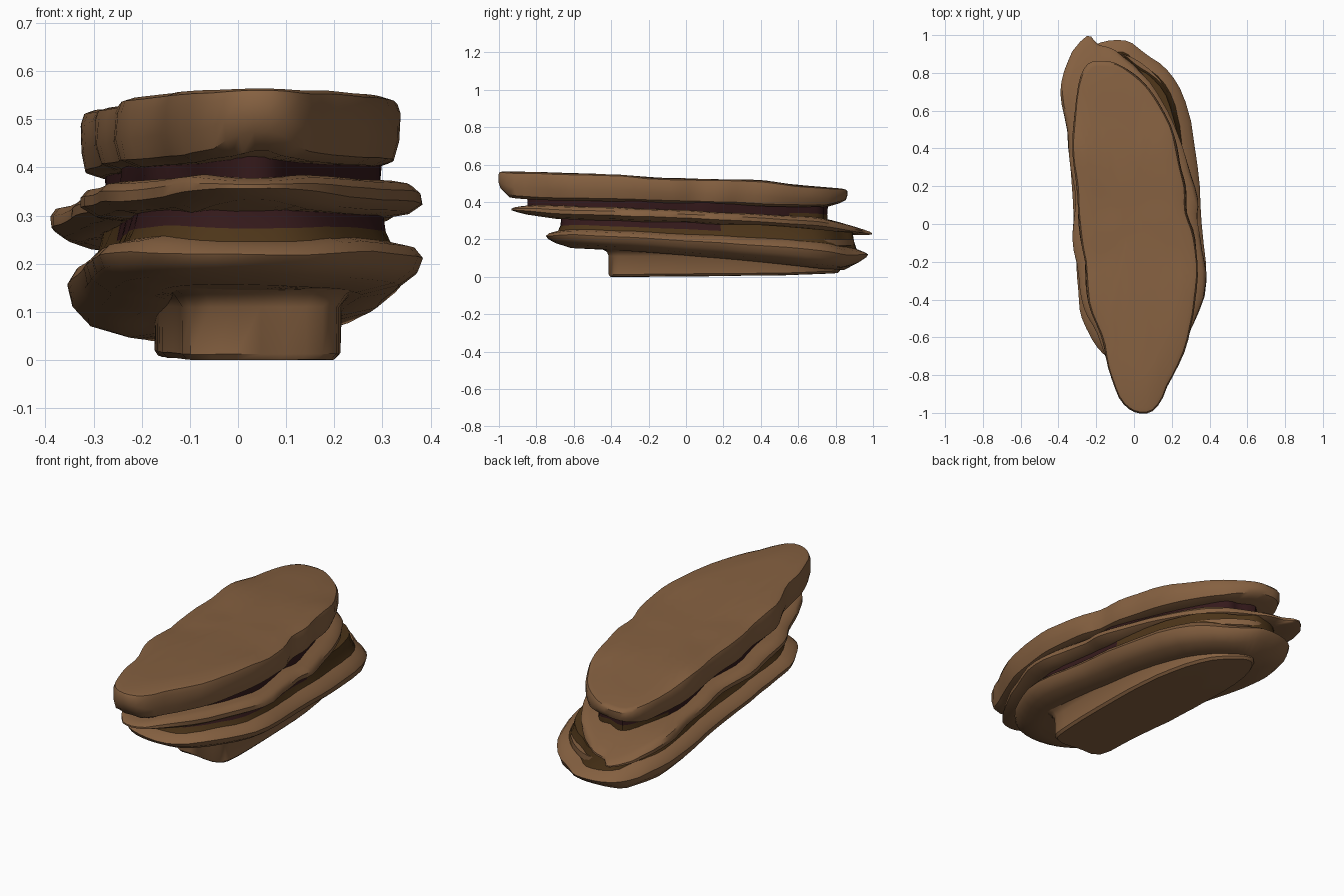
import bpy, bmesh, math
from mathutils import Vector, noise

if "Cube" in bpy.data.objects:
    bpy.data.objects.remove(bpy.data.objects["Cube"])


def material(name, color):
    m = bpy.data.materials.new(name)
    m.diffuse_color = (*color, 1)
    m.use_nodes = True
    m.node_tree.nodes["Principled BSDF"].inputs["Base Color"].default_value = m.diffuse_color
    return m


BROWN = material("rock brown", (0.235, 0.118, 0.052))
RED = material("dark red crevice", (0.035, 0.010, 0.011))
DARK = material("dark brown crevice", (0.075, 0.036, 0.010))


def height(profile, y):
    """Piecewise linear height along the slab length."""
    if y <= profile[0][0]:
        return profile[0][1]
    for (y0, z0), (y1, z1) in zip(profile, profile[1:]):
        if y <= y1:
            return z0 + (z1 - z0) * (y - y0) / (y1 - y0)
    return profile[-1][1]


def smooth_outline(pts, sub=3):
    """Catmull-Rom refinement of a closed outline."""
    out, n = [], len(pts)
    for i in range(n):
        a, b, c, d = (Vector(pts[(i + k) % n]) for k in (-1, 0, 1, 2))
        for s in range(sub):
            t = s / sub
            out.append(b + 0.5 * t * (c - a + t * (2 * a - 5 * b + 4 * c - d
                                                   + t * (3 * (b - c) + d - a))))
    return out


def inset(p, d):
    """Move an outline point inwards, towards the drifting spine of the rock."""
    to = Vector((-0.03 - 0.08 * p.y, p.y * 0.75)) - p
    return p + to.normalized() * min(d, to.length * 0.8)


def slab(name, pts, bottom, top, rings, mats=(BROWN,), rough=0.01, seed=0.0, split=None):
    """Loft rings of (inset, height fraction) and close both caps."""
    outline = smooth_outline(pts)
    n = len(outline)
    bm = bmesh.new()

    def ring(points, frac):
        vs = []
        for p in points:
            lo, hi = height(bottom, p.y), height(top, p.y)
            bump = noise.noise(Vector((p.x * 6, p.y * 6, seed))) * rough * 0.4
            z = lo + (hi - lo) * frac
            vs.append(bm.verts.new((p.x, p.y, max(0.0, z + bump))))
        return vs

    levels = []
    for d, f in rings:
        pts2 = [inset(p, d + rough * 0.7 * (1 + noise.noise(
            Vector((p.x * 7, p.y * 7, seed + f * 1.5))))) if abs(p.y) < 0.9 else inset(p, d)
            for p in outline]
        levels.append((pts2, f))
    mid = Vector((-0.02, 0.05))
    shrink = (0.2, 0.4, 0.6, 0.8)
    caps = [[([mid + (p - mid) * k for p in pts2], f) for k in shrink]
            for pts2, f in (levels[0], levels[-1])]
    loops = [ring(*lv) for lv in caps[0] + levels + caps[1][::-1]]
    for a, b in zip(loops, loops[1:]):
        for i in range(n):
            j = (i + 1) % n
            bm.faces.new((a[i], a[j], b[j], b[i]))
    bm.faces.new(loops[0][::-1])
    bm.faces.new(loops[-1])
    bmesh.ops.recalc_face_normals(bm, faces=bm.faces)
    if split:
        for f in bm.faces:
            c = f.calc_center_median()
            f.material_index = int(split(c, height(bottom, c.y), height(top, c.y)))
    me = bpy.data.meshes.new(name)
    bm.to_mesh(me)
    bm.free()
    for m in mats:
        me.materials.append(m)
    ob = bpy.data.objects.new(name, me)
    bpy.context.collection.objects.link(ob)
    bpy.context.view_layer.objects.active = ob
    ob.select_set(True)
    bpy.ops.object.shade_smooth_by_angle(angle=math.radians(40))
    ob.select_set(False)
    return ob


# Outlines, anticlockwise from the front tip
TOP = [(0, -0.995), (0.1, -0.99), (0.18, -0.87), (0.27, -0.68), (0.32, -0.48), (0.345, -0.28),
       (0.33, -0.08), (0.29, 0.06), (0.28, 0.2), (0.25, 0.32), (0.22, 0.47), (0.15, 0.63),
       (0.05, 0.76), (-0.06, 0.84), (-0.16, 0.87), (-0.25, 0.855), (-0.30, 0.74),
       (-0.33, 0.5), (-0.33, 0.36), (-0.31, 0.2), (-0.30, 0), (-0.27, -0.2), (-0.25, -0.42),
       (-0.18, -0.59), (-0.14, -0.77), (-0.08, -0.92)]
MIDDLE = [(0, -0.93), (0.1, -0.91), (0.2, -0.78), (0.31, -0.56), (0.385, -0.32), (0.37, -0.14),
          (0.34, 0.02), (0.345, 0.13), (0.29, 0.32), (0.24, 0.47), (0.15, 0.66), (0.05, 0.8),
          (-0.1, 0.92), (-0.19, 0.95), (-0.25, 0.995), (-0.36, 0.86), (-0.395, 0.7),
          (-0.36, 0.5), (-0.345, 0.3), (-0.315, 0.13), (-0.335, -0.07), (-0.30, -0.28),
          (-0.27, -0.45), (-0.2, -0.58), (-0.14, -0.75), (-0.08, -0.87)]
LOWER = [(-0.1, -0.73), (0.05, -0.755), (0.2, -0.7), (0.32, -0.53), (0.39, -0.3), (0.365, 0),
         (0.345, 0.3), (0.28, 0.65), (0.18, 0.82), (0.05, 0.91), (-0.04, 0.97), (-0.18, 0.96),
         (-0.28, 0.88), (-0.35, 0.7), (-0.36, 0.5), (-0.335, 0.2), (-0.32, -0.1),
         (-0.30, -0.35), (-0.28, -0.5), (-0.2, -0.66)]
FOOT = [(-0.1, -0.38), (0.05, -0.41), (0.18, -0.405), (0.215, -0.3), (0.215, 0.1),
        (0.19, 0.4), (0.12, 0.65), (0, 0.79), (-0.1, 0.82), (-0.165, 0.68), (-0.175, 0.4),
        (-0.16, 0.1), (-0.13, -0.15)]

# Height profiles along y
TOP_T = [(-1, 0.565), (-0.35, 0.545), (-0.2, 0.53), (0.42, 0.515), (0.58, 0.49), (0.87, 0.47)]
TOP_B = [(-1, 0.47), (-0.94, 0.425), (-0.8, 0.41), (0, 0.395), (0.5, 0.375), (0.75, 0.375),
         (0.87, 0.41)]
MID_T = [(-0.93, 0.372), (-0.8, 0.385), (-0.4, 0.372), (0, 0.355), (0.4, 0.335), (0.7, 0.318),
         (0.85, 0.285), (1, 0.24)]
MID_B = [(-0.93, 0.345), (-0.7, 0.31), (0, 0.288), (0.5, 0.262), (0.85, 0.23), (1, 0.22)]
LOW_T = [(-0.75, 0.24), (-0.6, 0.262), (0, 0.235), (0.5, 0.21), (0.75, 0.19), (0.96, 0.14)]
LOW_B = [(-0.75, 0.175), (-0.6, 0.155), (-0.4, 0.145), (0, 0.115), (0.4, 0.08), (0.7, 0.045),
         (0.85, 0.035), (0.96, 0.08)]

# Four rock layers
slab("top_slab", TOP, TOP_B, TOP_T,
     [(0.05, 0), (0.012, 0.1), (0, 0.4), (0, 0.8), (0.008, 0.95), (0.03, 1)], seed=1.3)
slab("middle_slab", MIDDLE, MID_B, MID_T,
     [(0.08, 0), (0.03, 0.12), (0, 0.4), (0, 0.7), (0.015, 0.92), (0.05, 1)], seed=4.1)
slab("lower_slab", LOWER, LOW_B, LOW_T,
     [(0.13, 0), (0.05, 0.15), (0.01, 0.4), (0, 0.65), (0.02, 0.85), (0.09, 1)], seed=7.7)
slab("foot", FOOT, [(-0.41, 0), (0.5, 0.008), (0.83, 0.02)], [(0, 0.2)],
     [(0.012, 0), (0, 0.06), (0, 0.55), (-0.02, 0.68), (-0.08, 0.82), (-0.08, 1)],
     rough=0.006, seed=9.2)

# Dark cores seen in the gaps between layers
slab("upper_crevice", MIDDLE[:12] + [(-0.05, 0.82), (-0.2, 0.84), (-0.3, 0.7)] + MIDDLE[17:],
     [(y, z - 0.012) for y, z in MID_T], [(y, z + 0.012) for y, z in TOP_B],
     [(0.085, 0), (0.085, 0.4), (0.085, 1)], (RED, DARK), seed=2.5,
     split=lambda c, lo, hi: c.y > 0.55 and c.z < lo + 0.4 * (hi - lo))
slab("lower_crevice", LOWER, [(y, z - 0.012) for y, z in LOW_T],
     [(y, z + 0.012) for y, z in MID_B],
     [(0.06, 0), (0.075, 0.42), (0.085, 1)], (RED, DARK), seed=5.5,
     split=lambda c, lo, hi: c.z < lo + 0.45 * (hi - lo) or c.y > 0.2)
